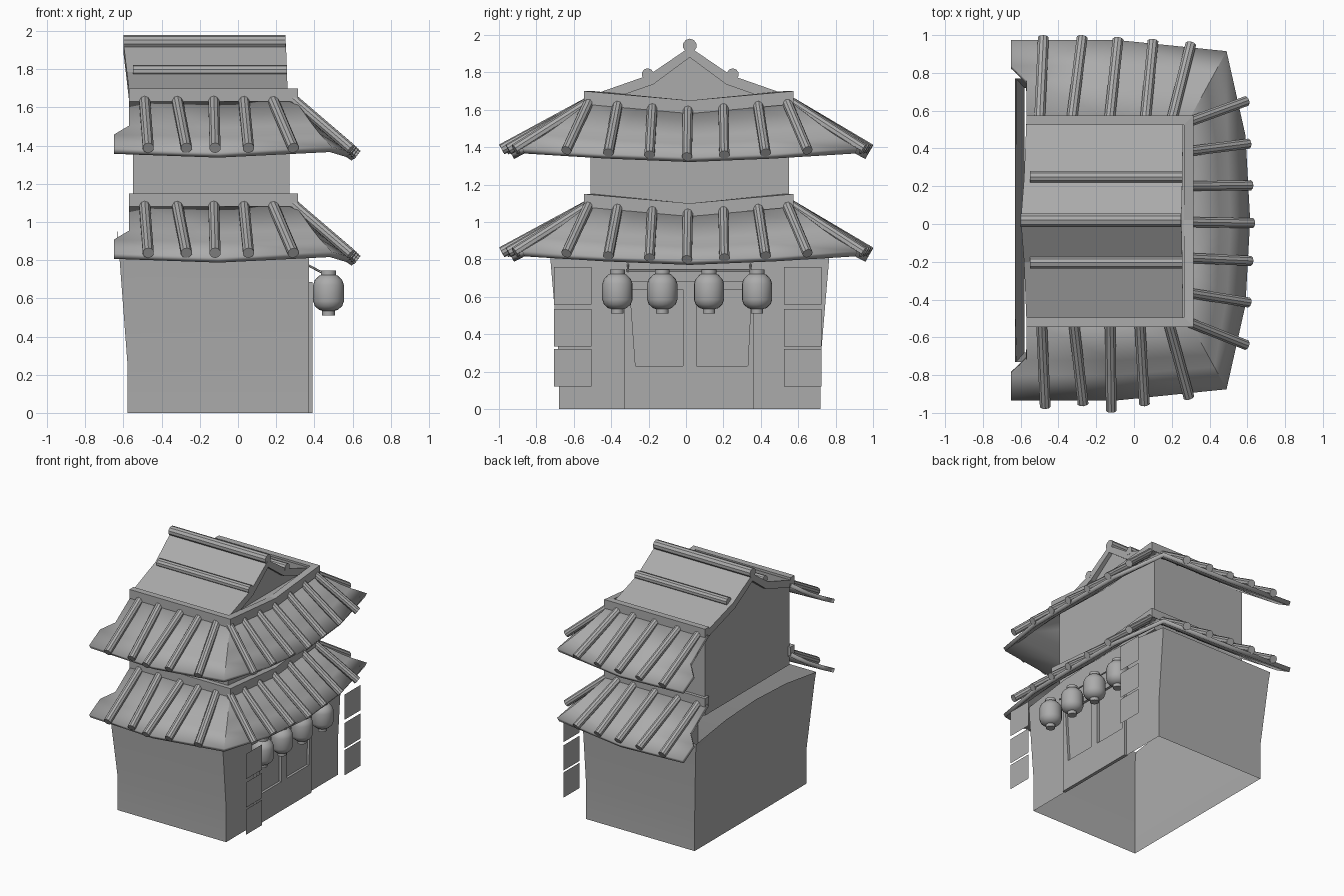
import bpy, bmesh, math
from mathutils import Vector

if "Cube" in bpy.data.objects:
    bpy.data.objects.remove(bpy.data.objects["Cube"], do_unlink=True)

CY = 0.02          # y of the ridge
TIER = 0.55        # height between the two skirt roofs

grey = bpy.data.materials.new("plain_grey")
grey.use_nodes = True
tone = (0.41, 0.41, 0.41, 1)
grey.diffuse_color = tone
grey.node_tree.nodes["Principled BSDF"].inputs["Base Color"].default_value = tone


def make(name, verts, faces, closed=True):
    """Mesh object; open sheets are turned to face upward."""
    me = bpy.data.meshes.new(name)
    me.from_pydata([tuple(v) for v in verts], [], faces)
    bm = bmesh.new()
    bm.from_mesh(me)
    bm.normal_update()
    if closed:
        bmesh.ops.recalc_face_normals(bm, faces=bm.faces)
    elif sum(f.normal.z for f in bm.faces) < 0:
        bmesh.ops.reverse_faces(bm, faces=bm.faces)
    bm.to_mesh(me)
    bm.free()
    me.materials.append(grey)
    ob = bpy.data.objects.new(name, me)
    bpy.context.collection.objects.link(ob)
    return ob


def smooth(ob, degrees):
    bpy.ops.object.select_all(action="DESELECT")
    ob.select_set(True)
    bpy.context.view_layer.objects.active = ob
    bpy.ops.object.shade_smooth_by_angle(angle=math.radians(degrees))


def loft(name, rings, caps=True):
    """Tube through rings with equal point counts, capped unless told otherwise."""
    n = len(rings[0])
    faces = [(r * n + i, r * n + (i + 1) % n, (r + 1) * n + (i + 1) % n, (r + 1) * n + i)
             for r in range(len(rings) - 1) for i in range(n)]
    if caps:
        last = (len(rings) - 1) * n
        faces += [tuple(range(n)), tuple(range(last, last + n))]
    return make(name, [p for ring in rings for p in ring], faces)


def sheet(name, rows, thickness):
    """Grid surface thickened downward."""
    n = len(rows[0])
    faces = [(r * n + i, r * n + i + 1, (r + 1) * n + i + 1, (r + 1) * n + i)
             for r in range(len(rows) - 1) for i in range(n - 1)]
    ob = make(name, [p for row in rows for p in row], faces, closed=False)
    mod = ob.modifiers.new("thickness", "SOLIDIFY")
    mod.thickness = thickness
    mod.offset = -1
    return ob


def rod(name, a, b, radius, sides=10):
    a, b = Vector(a), Vector(b)
    turn = (b - a).to_track_quat("Z", "Y")
    ring = [turn @ Vector((radius * math.cos(t), radius * math.sin(t), 0))
            for t in (math.tau * (i + 0.5) / sides for i in range(sides))]
    return loft(name, [[a + p for p in ring], [b + p for p in ring]])


def box(name, x0, x1, y0, y1, z0, z1):
    return loft(name, [[(x0, y0, z), (x1, y0, z), (x1, y1, z), (x0, y1, z)] for z in (z0, z1)])


# Lower storey: open shell that flares outward, with a gently arched top edge
def storey_ring(x0, half, z, bow):
    fr = [-1, -0.5, 0, 0.5, 1]
    side = [(f * half + CY, z + bow * (1 - f * f)) for f in fr]
    return [(x0, y, h) for y, h in side] + [(0.372, y, h) for y, h in reversed(side)]

shell = loft("lower_storey", [storey_ring(-0.58, 0.7, 0, 0), storey_ring(-0.58, 0.7, 0.27, 0),
                              storey_ring(-0.62, 0.745, 0.8, 0),
                              storey_ring(-0.63, 0.75, 0.88, 0.07)], caps=False)
smooth(shell, 30)

# Upper storey
box("upper_storey", -0.55, 0.27, CY - 0.53, CY + 0.53, 1.0, 1.65)


# Skirt roofs, each with its curved eave, top beam and tile rods
def skirt_roof(label, dz):
    top, eave = [], []
    ends = [(-0.65, -0.955, 0.835), (-0.1, -0.955, 0.815), (0.49, -0.895, 0.845),
            (0.59, -0.45, 0.815), (0.615, 0, 0.797)]
    heads = [(-0.57, -0.53, 1.1), (-0.1, -0.53, 1.1), (0.29, -0.53, 1.1),
             (0.29, -0.27, 1.075), (0.29, 0, 1.05)]
    for src, dst in ((ends, eave), (heads, top)):
        full = src + [(x, -y, z) for x, y, z in reversed(src[:-1])]
        dst += [Vector((x, y + CY, z + dz)) for x, y, z in full]
    rows = []
    for t, sag in ((0, 0), (0.5, 0.012), (0.68, 0.012), (1, 0)):
        row = [a.lerp(b, t) - Vector((0, 0, sag)) for a, b in zip(top, eave)]
        row[0].x = row[-1].x = -0.65 if t > 0.6 else -0.57
        rows.append(row)
    smooth(sheet(label + "_skirt_roof", rows, 0.032), 25)

    # Beam that wraps three sides and dips in the middle of the front
    path = [(-0.57, -0.54, 1, 0), (0.29, -0.54, 1, 1), (0.29, 0, 0, 1),
            (0.29, 0.53, 1, 1), (-0.57, 0.53, 1, 0)]
    beam = []
    for x, y, corner, front in path:
        z = 1.03 + 0.05 * corner + dz
        s = (y > 0) - (y < 0)
        i, o = (x - 0.025 * front, y - 0.025 * s + CY), (x + 0.025 * front, y + 0.025 * s + CY)
        beam.append([(*i, z), (*o, z), (*o, z + 0.07), (*i, z + 0.07)])
    loft(label + "_roof_beam", beam)

    # Side tile rods: (x at beam, x at eave, reach)
    sides = {-1: [(-0.49, -0.47, 0.985), (-0.32, -0.27, 0.97), (-0.127, -0.12, 1.005),
                  (0.03, 0.055, 0.97), (0.18, 0.29, 0.935)],
             1: [(-0.5, -0.48, 0.965), (-0.33, -0.275, 0.965), (-0.13, -0.085, 0.955),
                 (0.06, 0.1, 0.945), (0.2, 0.3, 0.93)]}
    for s, rods in sides.items():
        for x0, x1, reach in rods:
            rod(f"{label}_side_tile_rod", (x0, CY + s * 0.53, 1.095 + dz),
                (x1, CY + s * reach, 0.838 + dz), 0.03)

    # Front tile rods fan outward
    for y0, y1 in ((0, 0), (0.19, 0.2), (0.375, 0.42), (0.53, 0.645)):
        for s in ((-1, 1) if y0 else (1,)):
            rod(f"{label}_front_tile_rod", (0.29, s * y0 + 0.01, 1.055 + 0.07 * y0 + dz),
                (0.625 - 0.05 * y1, s * y1 + 0.005, 0.8 + 0.05 * y1 + dz), 0.028)

skirt_roof("lower", 0)
skirt_roof("upper", TIER)

# Gable roof with concave slopes, ridge pole and side poles
slope = [(0.52, 1.68), (0.22, 1.785), (0, 1.935)]
slope = [(-y, z) for y, z in slope] + slope[-2::-1]
sheet("gable_roof", [[(x - 0.03 * k * (z - 1.68) / 0.26, y + CY, z) for y, z in slope]
                     for x, k in ((-0.57, 1), (0.26, 0.3))], 0.055)
wall = [(y * 0.96 + CY, z - 0.05) for y, z in slope]
loft("gable_wall", [[(x, y, z) for y, z in wall] for x in (-0.55, 0.22)])
rod("ridge_pole", (-0.6, CY, 1.943), (0.25, CY, 1.943), 0.037)
for y in (-0.205, 0.25):
    rod("gable_side_pole", (-0.55, y, 1.79), (0.257, y, 1.79), 0.032)

# Entrance frame around two recessed doors
box("entrance_sill", 0.365, 0.391, -0.33, 0.36, 0, 0.23)
box("entrance_lintel", 0.365, 0.391, -0.33, 0.36, 0.64, 0.685)
for name, y0, y1, lean in (("left_post", 0.33, 0.36, 0.02), ("right_post", -0.27, -0.33, 0),
                           ("centre_post", -0.015, 0.055, 0)):
    shift = -0.03 if name == "right_post" else lean
    inner = [(y0, 0.23), (y1, 0.23), (y1, 0.64), (y0 + shift, 0.64)]
    loft("entrance_" + name, [[(x, y, z) for y, z in inner] for x in (0.365, 0.391)])

# Rail and struts that carry the lanterns
rod("lantern_rail", (0.43, -0.32, 0.742), (0.43, 0.35, 0.742), 0.006, 6)
for y in (-0.31, 0.345):
    rod("rail_strut", (0.365, y, 0.775), (0.44, y, 0.735), 0.006, 6)

# Lanterns
profile = [(0.033, 0.51), (0.033, 0.535), (0.05, 0.54), (0.072, 0.56), (0.081, 0.585),
           (0.081, 0.67), (0.072, 0.695), (0.05, 0.718), (0.04, 0.722), (0.04, 0.745)]
for y in (-0.367, -0.127, 0.123, 0.38):
    lantern = loft("lantern", [[(0.474 + r * math.cos(a), y + r * math.sin(a), z)
                                for a in (math.tau * i / 20 for i in range(20))]
                               for r, z in profile])
    smooth(lantern, 40)

# Hanging banners: thin sheets in front of both corners
for y in (-0.605, 0.625):
    for z in (0.12, 0.335, 0.56):
        make("hanging_banner", [(0.565, y - 0.1, z), (0.565, y + 0.1, z),
                                (0.565, y + 0.1, z + 0.2), (0.565, y - 0.1, z + 0.2)],
             [(0, 1, 2, 3)])
